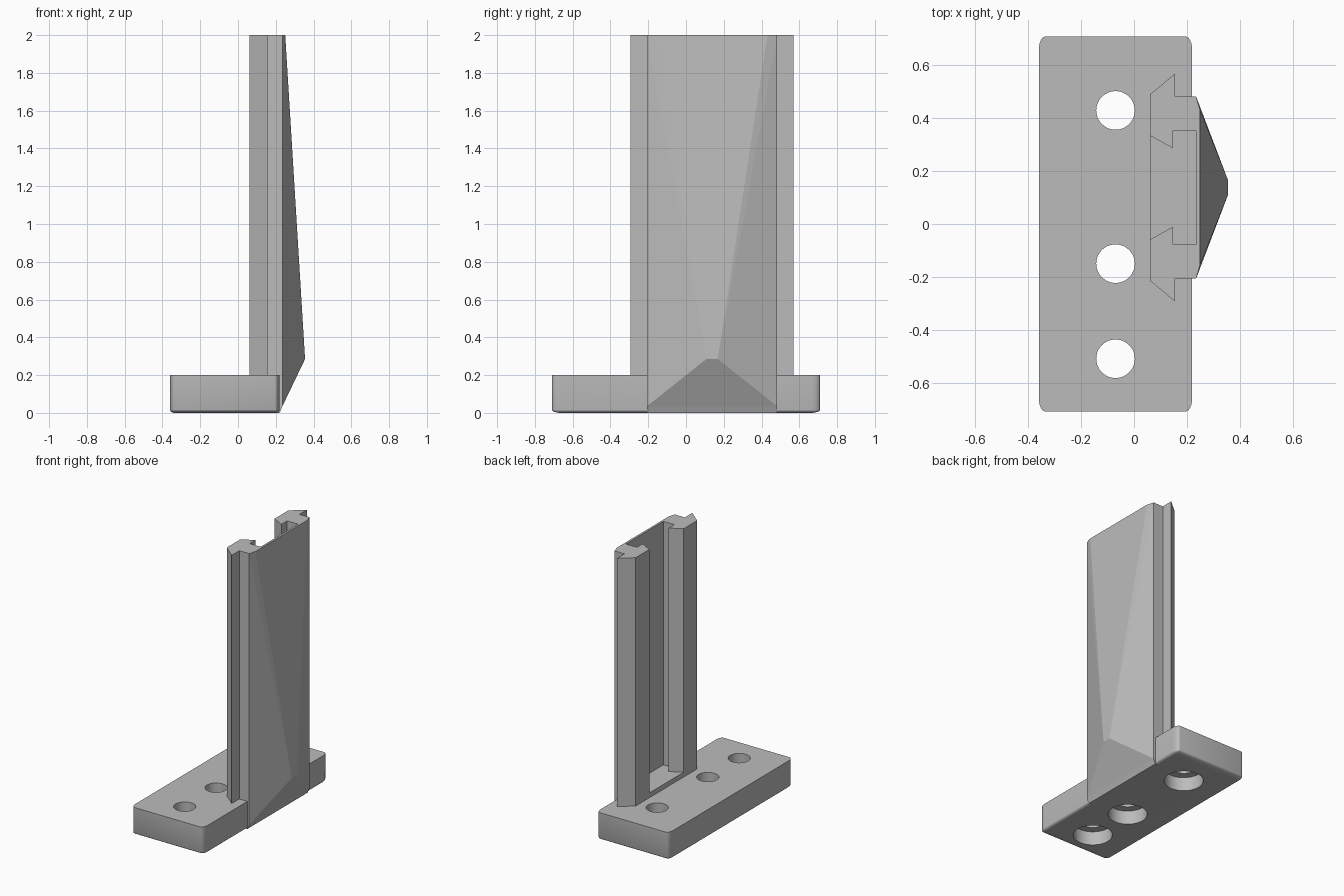
import bpy, bmesh, math
from mathutils import Matrix, Vector

cube = bpy.data.objects.get("Cube")
if cube:
    bpy.data.objects.remove(cube, do_unlink=True)

grey = bpy.data.materials.new("plain grey")
grey.use_nodes = True
COLOUR = (0.5, 0.5, 0.5, 1)
grey.diffuse_color = COLOUR
grey.node_tree.nodes["Principled BSDF"].inputs["Base Color"].default_value = COLOUR

RAIL_Y = 0.138      # centre line of the rail pair
HALF = 0.345        # half width of the front panel


def finish(name, bm):
    bmesh.ops.recalc_face_normals(bm, faces=bm.faces)
    mesh = bpy.data.meshes.new(name)
    bm.to_mesh(mesh)
    bm.free()
    mesh.materials.append(grey)
    ob = bpy.data.objects.new(name, mesh)
    bpy.context.collection.objects.link(ob)
    return ob


def extrude(name, profile, z0, z1):
    bm = bmesh.new()
    face = bm.faces.new([bm.verts.new((x, y, z0)) for x, y in profile])
    top = bmesh.ops.extrude_face_region(bm, geom=[face])["geom"]
    bmesh.ops.translate(bm, vec=(0, 0, z1 - z0),
                        verts=[v for v in top if isinstance(v, bmesh.types.BMVert)])
    return finish(name, bm)


def hull(name, half_points):
    """Convex solid from points mirrored about the rail centre line."""
    bm = bmesh.new()
    for x, y, z in half_points:
        for side in (1, -1):
            bm.verts.new((x, RAIL_Y + side * y, z))
    bmesh.ops.convex_hull(bm, input=bm.verts)
    bmesh.ops.dissolve_limit(bm, angle_limit=0.005, verts=bm.verts, edges=bm.edges)
    return finish(name, bm)


# Base plate: rounded corners and bottom edge, sharp top edge
bm = bmesh.new()
bmesh.ops.create_cube(bm, size=1, matrix=Matrix.Diagonal((1.16, 1.42, 0.6, 1)))
edges = [e for e in bm.edges if not all(v.co.z > 0 for v in e.verts)]
bmesh.ops.bevel(bm, geom=edges, offset=0.05, segments=6, profile=0.5, affect='EDGES')
bmesh.ops.scale(bm, vec=(0.5, 1, 1 / 3), verts=bm.verts)
bmesh.ops.translate(bm, vec=(-0.07, 0, 0.1), verts=bm.verts)
base = finish("base_plate", bm)

# Counterbored screw holes
for i, y in enumerate((0.43, -0.15, -0.51)):
    for kind, radius, z0, z1 in (("hole", 0.073, -0.1, 0.3), ("counterbore", 0.13, -0.1, 0.1)):
        bm = bmesh.new()
        bmesh.ops.create_cone(bm, cap_ends=True, segments=48, radius1=radius, radius2=radius,
                              depth=z1 - z0, matrix=Matrix.Translation((-0.07, y, (z0 + z1) / 2)))
        cutter = finish(f"{kind}_cutter_{i}", bm)
        mod = base.modifiers.new(kind, 'BOOLEAN')
        mod.operation, mod.solver, mod.object = 'DIFFERENCE', 'EXACT', cutter
        bpy.context.view_layer.objects.active = base
        bpy.ops.object.modifier_apply(modifier=mod.name)
        bpy.data.objects.remove(cutter, do_unlink=True)

bpy.ops.object.select_all(action='DESELECT')
base.select_set(True)
bpy.context.view_layer.objects.active = base
bpy.ops.object.shade_smooth_by_angle(angle=math.radians(35))

# Pair of dovetail rails
half_rail = [(0.06, 0.197), (0.06, 0.352), (0.155, 0.431), (0.155, HALF), (0.235, HALF),
             (0.235, 0.215), (0.147, 0.215), (0.147, 0.149)]
for name, side in (("back_rail", 1), ("front_rail", -1)):
    extrude(name, [(x, RAIL_Y + side * y) for x, y in half_rail], 0.15, 2)

# Raised floor of the slot
w = 0.216
extrude("slot_floor", [(0.06, RAIL_Y - w), (0.235, RAIL_Y - w),
                       (0.235, RAIL_Y + w), (0.06, RAIL_Y + w)], 0.15, 0.235)

# Faceted panel closing the slot, with its peak near the bottom
hull("faceted_panel", [(0.235, HALF, 0.035), (0.235, HALF, 2), (0.25, 0.293, 2),
                       (0.355, 0.03, 0.285)])

# Foot of the panel, sloping back under the plate edge
hull("panel_foot", [(0.15, HALF, 0), (0.22, HALF, 0), (0.235, HALF, 0.035),
                    (0.235, HALF, 0.2), (0.15, HALF, 0.2)])
